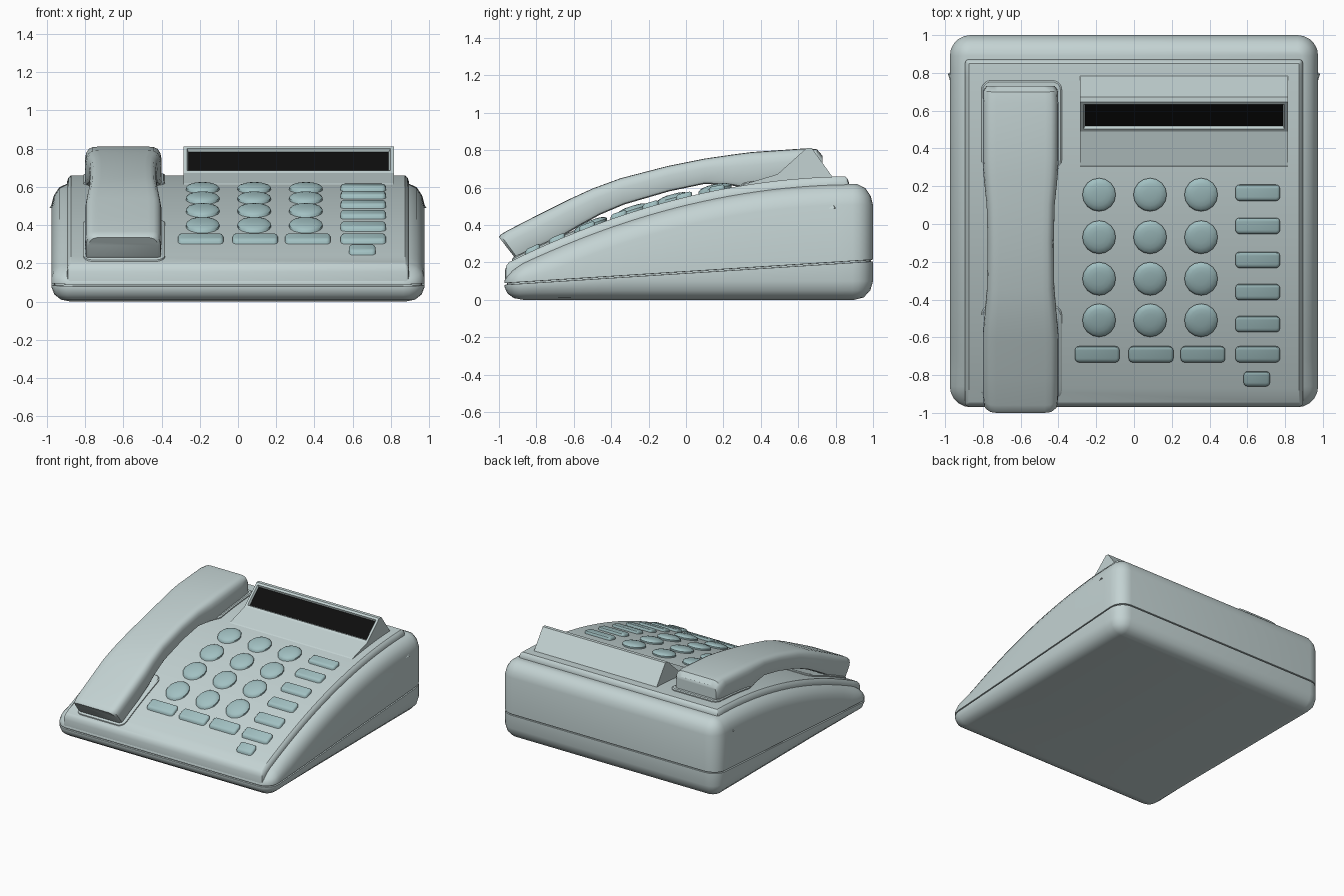
import bpy, bmesh, math
from mathutils import Vector

if "Cube" in bpy.data.objects:
    bpy.data.objects.remove(bpy.data.objects["Cube"])


def material(name, rgb):
    m = bpy.data.materials.new(name)
    m.diffuse_color = (*rgb, 1)
    m.use_nodes = True
    m.node_tree.nodes["Principled BSDF"].inputs["Base Color"].default_value = m.diffuse_color
    return m


BODY = material("pale_teal", (0.55, 0.65, 0.65))
KEYS = material("key_teal", (0.36, 0.53, 0.54))
BLACK = material("black", (0.004, 0.004, 0.004))


def finish(name, bm, mat, angle=35):
    bmesh.ops.remove_doubles(bm, verts=bm.verts, dist=1e-5)
    bmesh.ops.recalc_face_normals(bm, faces=bm.faces)
    me = bpy.data.meshes.new(name)
    bm.to_mesh(me)
    bm.free()
    me.materials.append(mat)
    me.shade_smooth()
    me.set_sharp_from_angle(angle=math.radians(angle))
    ob = bpy.data.objects.new(name, me)
    bpy.context.collection.objects.link(ob)
    return ob


def loft(bm, rings):
    """Bridge mirrored rings (right half then left half) and cap with cross strips."""
    rows = [[bm.verts.new(p) for p in r] for r in rings]
    n = len(rows[0])
    for a, b in zip(rows, rows[1:]):
        for i in range(n):
            j = (i + 1) % n
            bm.faces.new((a[i], a[j], b[j], b[i]))
    for r in (rows[0], rows[-1]):
        for i in range(n // 2 - 1):
            bm.faces.new((r[i], r[i + 1], r[n - 2 - i], r[n - 1 - i]))


def shell(name, cx, hw, y0, y1, rad, layers, mat, n=24, arc=5, angle=35):
    """Stack of inset rounded rectangles whose heights follow functions of y."""
    rings = []
    for inset, zf in layers:
        w, a, b = hw - inset, y0 + inset, y1 - inset
        r = max(rad - inset, 0.003)
        half = []
        for k in range(arc + 1):
            t = math.pi / 2 * k / arc
            half.append((w - r + r * math.sin(t), a + r - r * math.cos(t)))
        half += [(w, a + r + (b - a - 2 * r) * k / n) for k in range(1, n)]
        for k in range(arc + 1):
            t = math.pi / 2 * k / arc
            half.append((w - r + r * math.cos(t), b - r + r * math.sin(t)))
        pts = half + [(-x, y) for x, y in reversed(half)]
        rings.append([(cx + x, y, zf(y)) for x, y in pts])
    bm = bmesh.new()
    loft(bm, rings)
    return finish(name, bm, mat, angle)


# Height curves of the deck, its lower shoulder and the case seam
def deck(y):
    return 0.55 + 0.2423 * y - 0.1328 * y * y


def shoulder(y):
    return deck(y) - 0.042


def seam(y):
    return 0.085 + 0.0635 * (y + 0.97)


def r_low(y):
    return min(0.1, seam(y) * 0.8)


def r_top(y):
    return min(0.11, (shoulder(y) - seam(y)) * 0.7)


def over(h):
    return lambda y: deck(y) + h


# Case: rounded underside, seam groove, walls and shoulder
shell("case", 0, 0.975, -0.97, 1.0, 0.11, [
    (0.10, lambda y: 0),
    (0.05, lambda y: 0.13 * r_low(y)),
    (0.015, lambda y: 0.5 * r_low(y)),
    (0, r_low),
    (0, lambda y: seam(y) - 0.005),
    (0.012, lambda y: seam(y) - 0.004),
    (0.012, lambda y: seam(y) + 0.004),
    (0, lambda y: seam(y) + 0.005),
    (0, lambda y: shoulder(y) - r_top(y)),
    (0.012, lambda y: shoulder(y) - 0.58 * r_top(y)),
    (0.04, lambda y: shoulder(y) - 0.2 * r_top(y)),
    (0.085, shoulder)], BODY)

# Raised deck
shell("deck", 0, 0.895, -0.968, 0.872, 0.02, [
    (0, over(-0.085)), (0, over(-0.035)), (0.008, over(-0.012)), (0.022, over(0))],
    BODY, arc=2)

# Cradle rims under both handset ends
for label, y0, y1 in (("rear", 0.29, 0.76), ("front", -0.93, -0.43)):
    shell(label + "_cradle", -0.595, 0.213, y0, y1, 0.05, [
        (0, over(-0.02)), (0, over(0.008)), (0.008, over(0.014))], BODY, n=8)

# Handset: sections as top y, top z, bottom y, bottom z, half width
SECTIONS = [
    (-1.0, .335, -.915, .225, .180), (-.992, .348, -.895, .215, .195),
    (-.96, .368, -.80, .275, .2), (-.82, .44, -.68, .33, .2),
    (-.62, .54, -.56, .40, .2), (-.5, .595, -.46, .455, .19),
    (-.35, .65, -.33, .51, .178), (-.1, .715, -.09, .58, .175),
    (.1, .755, .1, .62, .18), (.25, .777, .24, .612, .195),
    (.35, .79, .3, .60, .2), (.64, .81, .6, .64, .2),
    (.70, .805, .71, .65, .196), (.73, .77, .73, .66, .18)]
HALF = [(.85, 0), (.96, .04), (1, .14), (1, .62), (.97, .8), (.9, .93), (.8, .985), (.65, 1)]
rings = []
for yt, zt, yb, zb, hw in SECTIONS:
    top, bottom = Vector((-0.6, yt, zt)), Vector((-0.6, yb, zb))
    right = [bottom.lerp(top, v) + Vector((u * hw, 0, 0)) for u, v in HALF]
    left = [bottom.lerp(top, v) - Vector((u * hw, 0, 0)) for u, v in reversed(HALF)]
    rings.append(right + left)
bm = bmesh.new()
loft(bm, rings)
finish("handset", bm, BODY, 40)


# Display housing: extruded wedge with a recessed window
def extrude_x(bm, profile, x0, x1):
    a = [bm.verts.new((x0, y, z)) for y, z in profile]
    b = [bm.verts.new((x1, y, z)) for y, z in profile]
    n = len(profile)
    bm.faces.new(a)
    bm.faces.new(b[::-1])
    return [bm.faces.new((a[i], a[(i + 1) % n], b[(i + 1) % n], b[i])) for i in range(n)]


bm = bmesh.new()
wedge = [(0.28, 0.59), (0.31, 0.618), (0.49, 0.672), (0.645, 0.812),
         (0.672, 0.812), (0.785, 0.655), (0.785, 0.59)]
window = extrude_x(bm, wedge, -0.285, 0.815)[2]
bmesh.ops.recalc_face_normals(bm, faces=bm.faces)
bmesh.ops.inset_region(bm, faces=[window], thickness=0.026)
bmesh.ops.inset_region(bm, faces=[window], thickness=0.012, depth=-0.018)
centre, normal = window.calc_center_median(), window.normal.copy()
corners = [v.co.copy() for v in window.verts]
finish("display_housing", bm, BODY, 20)

# Black screen lying in the window
bm = bmesh.new()
bm.faces.new([bm.verts.new(c + Vector((0, -0.6, 0.66)) * 0.004) for c in corners])
bmesh.ops.solidify(bm, geom=bm.faces[:], thickness=0.003)
finish("screen", bm, BLACK, 20)

# Round dial keys
DOME = [(0, over(-0.02)), (0, over(0.012)), (0.01, over(0.022)),
        (0.03, over(0.029)), (0.055, over(0.033))]
for r, y in enumerate((0.155, -0.07, -0.29, -0.51)):
    for c, x in enumerate((-0.185, 0.085, 0.355)):
        shell(f"dial_key_{r}_{c}", x, 0.088, y - 0.088, y + 0.088, 0.088, DOME,
              KEYS, n=1, arc=4, angle=40)

# Rectangular function keys
FLAT = [(0, over(-0.02)), (0, over(0.012)), (0.005, over(0.02)), (0.014, over(0.024))]
keys = [(0.655, y, 0.118, 0.043) for y in (0.165, -0.01, -0.19, -0.36, -0.53, -0.69)]
keys += [(x, -0.69, 0.118, 0.043) for x in (-0.195, 0.09, 0.365)]
keys.append((0.65, -0.82, 0.07, 0.04))
for i, (x, y, w, d) in enumerate(keys):
    shell(f"function_key_{i}", x, w, y - d, y + d, 0.022, FLAT, KEYS, n=2, arc=3, angle=40)

# Small triangular nubs on both sides
for side, s in (("right", 1), ("left", -1)):
    bm = bmesh.new()
    base = [bm.verts.new((s * 0.97, y, z)) for y, z in ((0.745, 0.487), (0.805, 0.487), (0.785, 0.515))]
    tip = bm.verts.new((s * 0.985, 0.795, 0.49))
    bm.faces.new(base)
    for i in range(3):
        bm.faces.new((base[i], base[(i + 1) % 3], tip))
    finish(side + "_nub", bm, BODY, 20)
